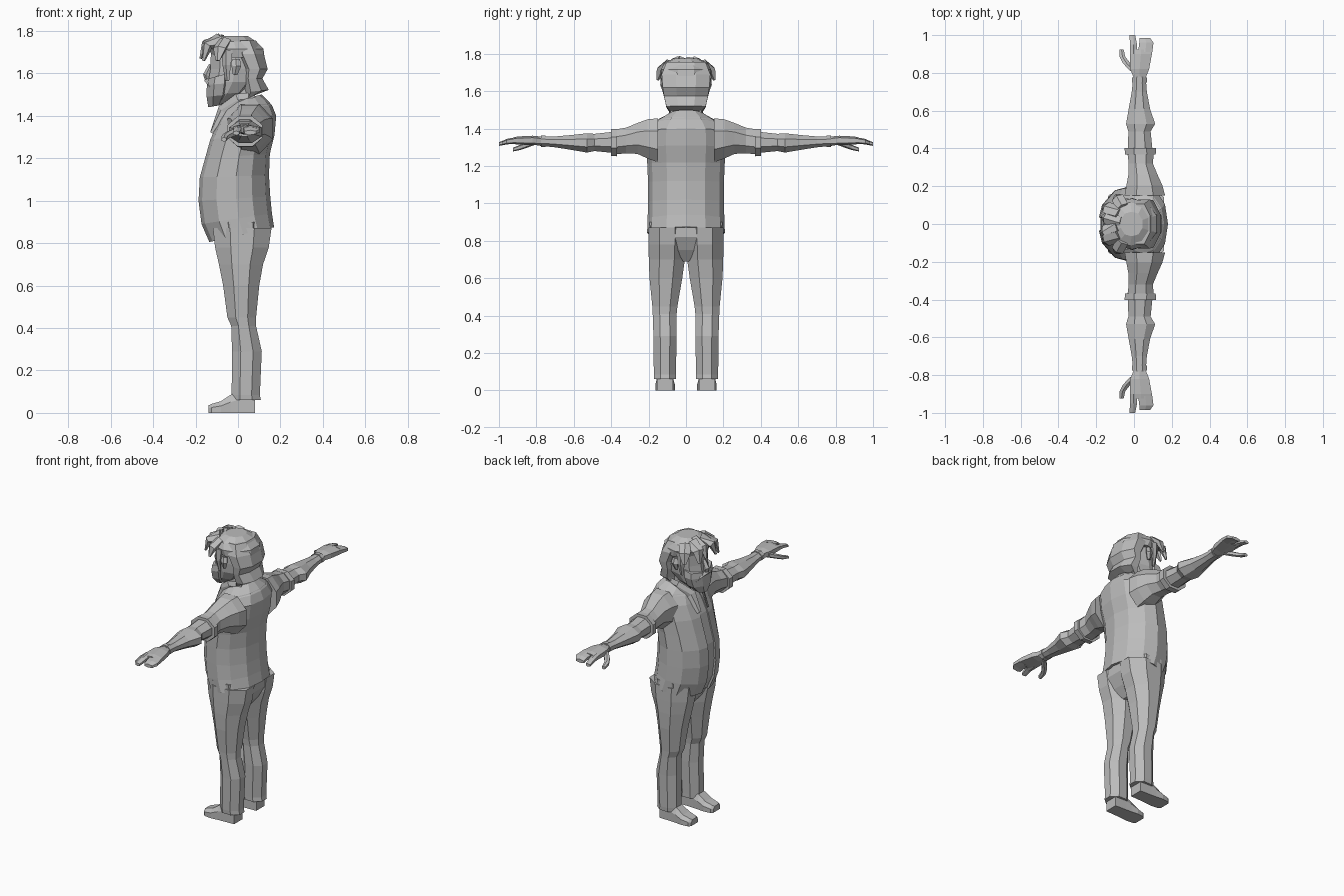
import bpy, bmesh, math
from mathutils import Vector

grey = bpy.data.materials.new("plain_grey")
grey.diffuse_color = (0.5, 0.5, 0.5, 1)


def loft(name, rings, mirror=False, closed=True, caps=True, thick=0):
    """Skin equal-length rings of points; optionally mirror across y = 0."""
    bm = bmesh.new()
    vs = [[bm.verts.new(p) for p in r] for r in rings]
    n = len(rings[0])
    for a, b in zip(vs, vs[1:]):
        for i in range(n if closed else n - 1):
            j = (i + 1) % n
            bm.faces.new((a[i], a[j], b[j], b[i]))
    if closed and caps:
        bm.faces.new(vs[0])
        bm.faces.new(vs[-1])
    bmesh.ops.recalc_face_normals(bm, faces=bm.faces)
    me = bpy.data.meshes.new(name)
    bm.to_mesh(me)
    bm.free()
    me.materials.append(grey)
    ob = bpy.data.objects.new(name, me)
    bpy.context.collection.objects.link(ob)
    if mirror:
        m = ob.modifiers.new("mirror", 'MIRROR')
        m.use_axis = (False, True, False)
        m.use_clip = True
    if thick:
        s = ob.modifiers.new("thickness", 'SOLIDIFY')
        s.thickness = thick
    return ob


def flat(z, x0, x1, y0, y1, n=8, tilt=0, turn=0.5):
    """Horizontal ring inside an x/y box; tilt raises the back edge."""
    out = []
    for i in range(n):
        a = 2 * math.pi * (i + turn) / n
        k = 1 / math.cos(math.pi / n) if turn else 1
        c, s = k * math.cos(a), k * math.sin(a)
        c, s = max(-1, min(1, c)), max(-1, min(1, s))
        out.append(((x0 + x1) / 2 + c * (x1 - x0) / 2,
                    (y0 + y1) / 2 + s * (y1 - y0) / 2, z + tilt * (c + 1) / 2))
    return out


def upright(y, x0, x1, z0, z1, n=8):
    """Ring across an arm, inside an x/z box."""
    return [(p[0], y, p[1]) for p in flat(0, x0, x1, z0, z1, n)]


def tuft(name, path, mirror=False, n=5):
    """Tapered lock; path rows are x, y, z, half depth, half width."""
    rings = []
    pts = [Vector(p[:3]) for p in path]
    for i, p in enumerate(path):
        d = (pts[min(i + 1, len(pts) - 1)] - pts[max(i - 1, 0)]).normalized()
        out = Vector((pts[i].x + 0.01, pts[i].y, 0.0))
        out = (out - d * out.dot(d)).normalized()
        side = d.cross(out)
        rings.append([pts[i] + out * p[3] * math.cos(2 * math.pi * k / n)
                      + side * p[4] * math.sin(2 * math.pi * k / n) for k in range(n)])
    return loft(name, rings, mirror)


# Torso: front z, back z, front x, back x, half width
TORSO = [(0.805, 0.875, -0.135, 0.17, 0.208), (0.89, 0.94, -0.172, 0.16, 0.205),
         (1.0, 1.02, -0.186, 0.152, 0.203), (1.11, 1.12, -0.18, 0.146, 0.203),
         (1.2, 1.22, -0.155, 0.15, 0.207), (1.29, 1.31, -0.13, 0.172, 0.215),
         (1.375, 1.40, -0.09, 0.18, 0.21), (1.42, 1.45, -0.065, 0.16, 0.165),
         (1.455, 1.49, -0.045, 0.12, 0.095)]
HALF = [(-1, 0.17), (-0.9, 0.5), (-0.5, 0.88), (0.05, 1), (0.5, 0.88), (0.88, 0.5), (1, 0)]


def body_ring(r, prof, inset=0):
    zf, zb, x0, x1, hw = r
    c, h = (x0 + x1) / 2, (x1 - x0) / 2 - inset
    return [(c + px * h, py * (hw - inset), zf + (zb - zf) * (px + 1) / 2) for px, py in prof]


loft("jacket", [body_ring(r, HALF) for r in TORSO], True, closed=False, thick=0.014)
FULL = [(-1, 0)] + HALF[:-1] + [(1, 0)] + [(x, -y) for x, y in HALF[-2::-1]]
loft("shirt", [body_ring((r[0] + 0.01, r[1] + 0.01) + r[2:], FULL, 0.009) for r in TORSO])

# Lapels running down both sides of the opening
tuft("collar", [(0.08, 0.075, 1.485, 0.01, 0.025), (0.0, 0.085, 1.475, 0.01, 0.03),
                (-0.075, 0.055, 1.425, 0.008, 0.03), (-0.125, 0.045, 1.32, 0.006, 0.015)], True, 4)

# Sleeves, rolled cuffs and forearms
loft("sleeve", [upright(0.15, -0.05, 0.165, 1.22, 1.455),
                upright(0.205, -0.04, 0.15, 1.24, 1.45),
                upright(0.26, -0.03, 0.125, 1.265, 1.43),
                upright(0.32, -0.028, 0.10, 1.268, 1.405),
                upright(0.38, -0.035, 0.105, 1.262, 1.395)], True)
loft("rolled_cuff", [upright(0.368, -0.047, 0.115, 1.252, 1.398),
                     upright(0.402, -0.05, 0.116, 1.255, 1.398)], True)
loft("forearm", [upright(0.37, -0.032, 0.10, 1.268, 1.385),
                 upright(0.49, -0.03, 0.088, 1.28, 1.372),
                 upright(0.53, -0.042, 0.112, 1.272, 1.375),
                 upright(0.61, -0.028, 0.085, 1.286, 1.366),
                 upright(0.70, -0.012, 0.068, 1.30, 1.358),
                 upright(0.78, -0.003, 0.062, 1.308, 1.358)], True)
loft("wrist_band", [upright(0.75, -0.01, 0.068, 1.302, 1.363),
                    upright(0.776, -0.01, 0.068, 1.302, 1.363)], True)

# Hands with grouped fingers, index finger and thumb
loft("palm", [upright(0.77, 0.0, 0.06, 1.31, 1.357, 6), upright(0.82, -0.02, 0.08, 1.312, 1.362, 6),
              upright(0.90, -0.022, 0.095, 1.315, 1.358, 6), upright(0.925, -0.02, 0.097, 1.318, 1.352, 6)], True)
loft("finger_group", [upright(0.91, 0.022, 0.097, 1.318, 1.354, 6),
                      upright(0.96, 0.028, 0.103, 1.316, 1.345, 6),
                      upright(0.985, 0.03, 0.085, 1.31, 1.332, 6)], True)
loft("index_finger", [upright(0.90, -0.022, 0.018, 1.318, 1.354, 6),
                      upright(0.95, -0.022, 0.016, 1.317, 1.346, 6),
                      upright(1.0, -0.023, 0.006, 1.308, 1.328, 6)], True)
loft("thumb", [upright(0.81, -0.02, 0.02, 1.312, 1.345, 6), upright(0.85, -0.058, -0.018, 1.298, 1.33, 6),
               upright(0.885, -0.076, -0.046, 1.286, 1.314, 6),
               upright(0.925, -0.078, -0.055, 1.278, 1.298, 6)], True)

# Hips and trouser legs
loft("hips", [flat(0.69, -0.03, 0.07, -0.03, 0.03), flat(0.75, -0.08, 0.115, -0.13, 0.13),
              flat(0.82, -0.115, 0.15, -0.19, 0.19), flat(0.90, -0.125, 0.15, -0.195, 0.195)])
loft("trouser_leg", [flat(0.06, -0.03, 0.108, 0.054, 0.17), flat(0.085, -0.03, 0.103, 0.054, 0.172),
                     flat(0.29, -0.028, 0.112, 0.05, 0.174), flat(0.41, -0.032, 0.085, 0.05, 0.178),
                     flat(0.45, -0.05, 0.085, 0.046, 0.18), flat(0.60, -0.07, 0.10, 0.02, 0.195),
                     flat(0.70, -0.09, 0.118, 0.006, 0.199), flat(0.78, -0.108, 0.145, 0.002, 0.2),
                     flat(0.87, -0.118, 0.158, 0.002, 0.2)], True)

# Shoes: cross-sections from heel to toe
SHOE = [(0.08, 0.042, 0.10), (0.0, 0.045, 0.10), (-0.035, 0.047, 0.085),
        (-0.08, 0.052, 0.055), (-0.125, 0.046, 0.042), (-0.138, 0.034, 0.036)]
loft("shoe", [[(x, 0.112 - w, 0), (x, 0.112 + w, 0), (x, 0.112 + w, h * 0.6),
               (x, 0.112 + w * 0.6, h), (x, 0.112 - w * 0.6, h), (x, 0.112 - w, h * 0.6)]
              for x, w, h in SHOE], True)

# Neck and head
loft("neck", [flat(1.40, -0.06, 0.10, -0.09, 0.09), flat(1.47, -0.045, 0.075, -0.065, 0.065),
              flat(1.58, -0.045, 0.075, -0.065, 0.065)])
loft("head", [flat(1.46, -0.135, -0.04, -0.045, 0.045, 10, -0.005),
              flat(1.50, -0.142, 0.04, -0.085, 0.085, 10, 0.01),
              flat(1.56, -0.14, 0.09, -0.105, 0.105, 10), flat(1.62, -0.13, 0.10, -0.11, 0.11, 10),
              flat(1.69, -0.128, 0.10, -0.11, 0.11, 10), flat(1.74, -0.10, 0.08, -0.09, 0.09, 10)])
loft("beard", [flat(1.44, -0.14, -0.07, -0.04, 0.04, 8, 0.012),
               flat(1.49, -0.148, -0.04, -0.09, 0.09, 8, 0.01),
               flat(1.545, -0.147, -0.03, -0.108, 0.108, 8, 0.01),
               flat(1.575, -0.14, -0.03, -0.105, 0.105, 8, 0.03)])
tuft("nose", [(-0.125, 0, 1.64, 0.012, 0.012), (-0.145, 0, 1.59, 0.02, 0.022),
              (-0.145, 0, 1.57, 0.012, 0.015)])
tuft("moustache", [(-0.148, 0.0, 1.565, 0.012, 0.014), (-0.135, 0.05, 1.55, 0.012, 0.014),
                   (-0.115, 0.085, 1.52, 0.005, 0.006)], True, 4)
tuft("ear", [(-0.01, 0.118, 1.665, 0.012, 0.02), (-0.008, 0.126, 1.635, 0.012, 0.024),
             (-0.014, 0.115, 1.595, 0.008, 0.012)], True)

# Hair: crown cap, hanging back and loose locks
loft("hair_crown", [flat(1.675, -0.115, 0.125, -0.128, 0.128, 10),
                    flat(1.715, -0.14, 0.12, -0.135, 0.135, 10),
                    flat(1.75, -0.125, 0.085, -0.115, 0.115, 10),
                    flat(1.776, -0.07, 0.045, -0.065, 0.065, 10)])
loft("hair_back", [flat(1.475, 0.03, 0.085, -0.085, 0.085, 8, 0.025),
                   flat(1.51, 0.025, 0.145, -0.105, 0.105, 8, 0.012),
                   flat(1.575, 0.02, 0.115, -0.118, 0.118, 8),
                   flat(1.62, 0.015, 0.14, -0.125, 0.125, 8),
                   flat(1.69, -0.02, 0.122, -0.13, 0.13, 8),
                   flat(1.755, -0.02, 0.085, -0.105, 0.105, 8)])
tuft("sideburn", [(-0.05, 0.118, 1.71, 0.02, 0.03), (-0.052, 0.122, 1.64, 0.014, 0.022),
                  (-0.05, 0.112, 1.565, 0.005, 0.01)], True)
tuft("side_lock", [(-0.06, 0.09, 1.755, 0.02, 0.035), (-0.085, 0.135, 1.715, 0.022, 0.035),
                   (-0.095, 0.152, 1.66, 0.006, 0.012)], True)
tuft("brow_lock", [(-0.08, 0.06, 1.76, 0.02, 0.04), (-0.145, 0.085, 1.73, 0.022, 0.035),
                   (-0.162, 0.095, 1.66, 0.006, 0.01)], True)
tuft("fringe_lock_left", [(-0.07, 0.01, 1.765, 0.02, 0.035), (-0.148, 0.03, 1.74, 0.022, 0.032),
                          (-0.168, 0.04, 1.675, 0.006, 0.01)])
tuft("fringe_lock_right", [(-0.09, -0.01, 1.76, 0.02, 0.04), (-0.155, -0.04, 1.735, 0.02, 0.034),
                           (-0.176, -0.05, 1.67, 0.006, 0.01)])
